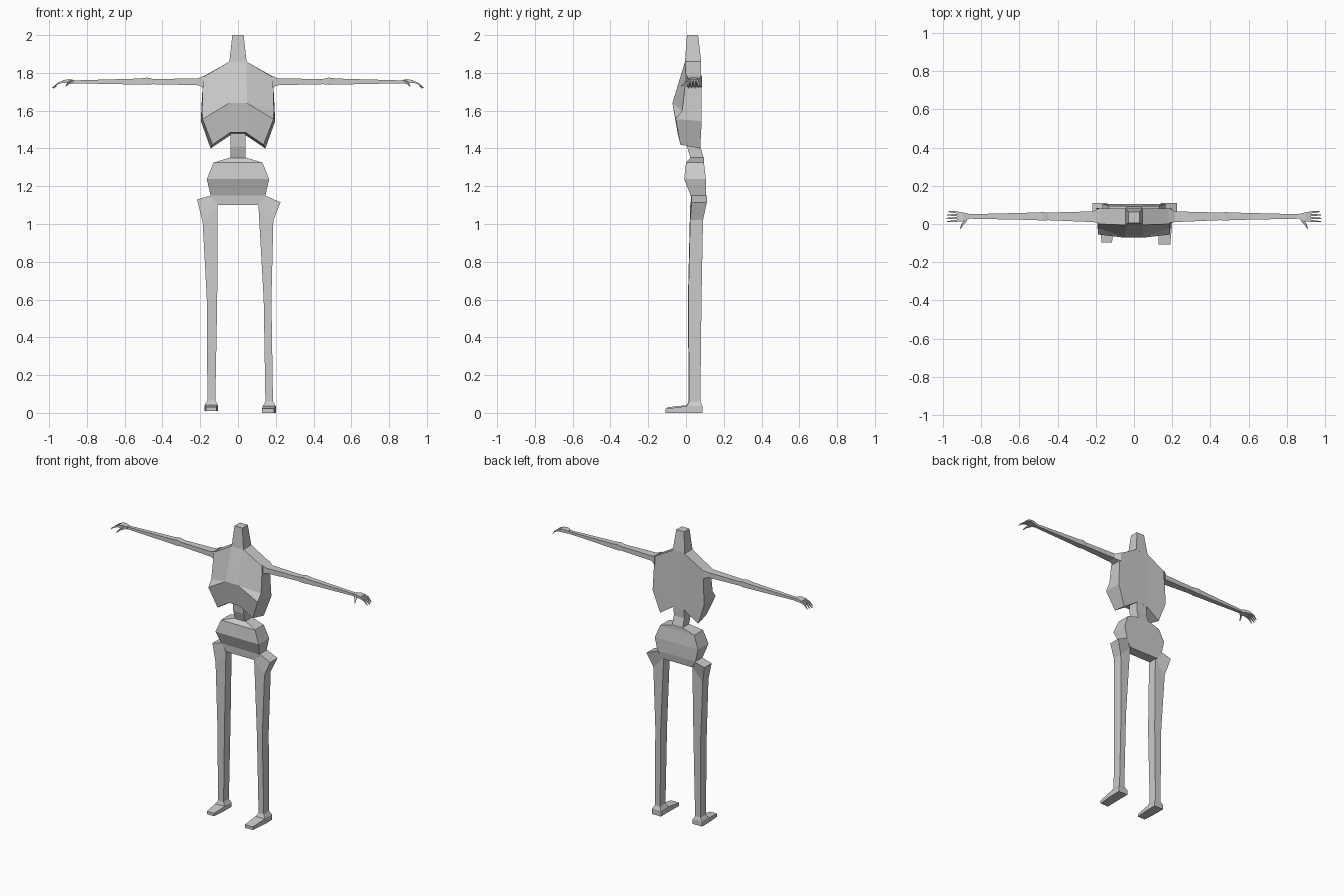
import bpy
import bmesh
from mathutils import Vector

if "Cube" in bpy.data.objects:
    bpy.data.objects.remove(bpy.data.objects["Cube"])

grey = bpy.data.materials.new("bone grey")
grey.use_nodes = True
colour = (0.6, 0.6, 0.6, 1)
grey.diffuse_color = colour
grey.node_tree.nodes["Principled BSDF"].inputs["Base Color"].default_value = colour


def finish(name, bm):
    bmesh.ops.recalc_face_normals(bm, faces=bm.faces)
    mesh = bpy.data.meshes.new(name)
    bm.to_mesh(mesh)
    bm.free()
    mesh.materials.append(grey)
    obj = bpy.data.objects.new(name, mesh)
    bpy.context.collection.objects.link(obj)
    return obj


def loft(name, rings):
    """Skin a row of four-point rings and cap both ends."""
    bm = bmesh.new()
    loops = [[bm.verts.new(p) for p in ring] for ring in rings]
    for a, b in zip(loops, loops[1:]):
        for i in range(4):
            j = (i + 1) % 4
            bm.faces.new((a[i], a[j], b[j], b[i]))
    bm.faces.new(loops[0])
    bm.faces.new(loops[-1])
    return finish(name, bm)


def flat_ring(z, half, y0, y1):
    return [(-half, y0, z), (half, y0, z), (half, y1, z), (-half, y1, z)]


def tilted_ring(xa, za, xb, zb, y0, y1):
    return [(xa, y0, za), (xb, y0, zb), (xb, y1, zb), (xa, y1, za)]


def arm_ring(x, y0, y1, z0, z1):
    return [(x, y0, z0), (x, y1, z0), (x, y1, z1), (x, y0, z1)]


def foot_ring(y, xa, xb, z0, z1):
    return [(xa, y, z0), (xb, y, z0), (xb, y, z1), (xa, y, z1)]


def taper(name, points, sizes):
    """Square tapered finger running through the points."""
    rings = []
    side = (points[-1] - points[0]).cross(Vector((0, 0, 1))).normalized()
    for p, s in zip(points, sizes):
        up = Vector((0, 0, s))
        rings.append([p + side * s - up, p - side * s - up, p - side * s + up, p + side * s + up])
    return loft(name, rings)


# Neck stump, spine and pelvis
loft("neck", [flat_ring(1.85, 0.047, -0.007, 0.08), flat_ring(1.865, 0.045, -0.005, 0.08),
              flat_ring(2.0, 0.03, 0.005, 0.064)])
loft("spine", [flat_ring(1.48, 0.04, 0.0, 0.078), flat_ring(1.41, 0.04, 0.005, 0.076),
               flat_ring(1.345, 0.04, 0.025, 0.095)])
loft("pelvis", [flat_ring(1.352, 0.04, 0.025, 0.095), flat_ring(1.325, 0.13, 0.0, 0.095),
                flat_ring(1.238, 0.165, -0.01, 0.105), flat_ring(1.15, 0.145, 0.025, 0.105),
                flat_ring(1.10, 0.115, 0.028, 0.097)])

# Rib cage: one half described by named corners, then mirrored
corners = {
    "neck_f": (0.045, -0.005, 1.86), "neck_b": (0.045, 0.08, 1.86),
    "breast": (0.047, -0.072, 1.64),
    "notch_f": (0.04, -0.045, 1.485), "notch_b": (0.04, 0.078, 1.47),
    "shoulder_f": (0.185, 0.0, 1.777), "shoulder_b": (0.185, 0.08, 1.78),
    "side": (0.19, -0.02, 1.6),
    "rib_f": (0.188, -0.055, 1.555), "rib_b": (0.197, 0.083, 1.545),
    "tip_f": (0.135, -0.03, 1.42), "tip_b": (0.145, 0.075, 1.4),
}
panels = [
    "neck_f breast side shoulder_f", "breast rib_f side", "breast notch_f tip_f rib_f",
    "shoulder_f side rib_f rib_b shoulder_b", "rib_f tip_f tip_b rib_b",
    "tip_f notch_f notch_b tip_b", "neck_f shoulder_f shoulder_b neck_b",
    "neck_b shoulder_b rib_b tip_b notch_b",
]
middle = ["neck_f", "breast", "notch_f", "notch_b", "neck_b", "neck_f"]
bm = bmesh.new()
left, right = [{n: bm.verts.new((s * x, y, z)) for n, (x, y, z) in corners.items()}
               for s in (1, -1)]
for half in (left, right):
    for panel in panels:
        bm.faces.new([half[n] for n in panel.split()])
for a, b in zip(middle, middle[1:]):
    bm.faces.new((left[a], left[b], right[b], right[a]))
finish("rib_cage", bm)

# Arms, hands and fingers
for side, s in (("left", 1), ("right", -1)):
    loft(side + "_arm", [
        arm_ring(s * x, y0, y1, z0, z1) for x, y0, y1, z0, z1 in (
            (0.18, 0.005, 0.085, 1.722, 1.785), (0.215, 0.01, 0.066, 1.735, 1.77),
            (0.45, 0.02, 0.06, 1.74, 1.768), (0.48, 0.018, 0.062, 1.737, 1.775),
            (0.52, 0.021, 0.06, 1.738, 1.77), (0.87, 0.028, 0.051, 1.745, 1.76))])
    loft(side + "_hand", [
        arm_ring(s * 0.865, 0.026, 0.053, 1.743, 1.762),
        arm_ring(s * 0.895, 0.014, 0.06, 1.747, 1.767),
        arm_ring(s * 0.927, 0.012, 0.066, 1.747, 1.761)])
    for i, name in enumerate(("index", "middle", "ring", "little")):
        y = 0.017 + 0.0145 * i
        tip = 0.985 - 0.006 * abs(i - 1)
        path = [Vector((s * 0.922, y, 1.755)), Vector((s * 0.952, y + 0.002 * (i - 1.5), 1.745)),
                Vector((s * tip, y + 0.003 * (i - 1.5), 1.72))]
        taper(f"{side}_{name}_finger", path, (0.0055, 0.0045, 0.002))
    taper(side + "_thumb", [Vector((s * 0.88, 0.022, 1.754)), Vector((s * 0.9, -0.003, 1.745)),
                            Vector((s * 0.911, -0.026, 1.73))], (0.008, 0.005, 0.002))

# Legs: the right one stands slightly closer to the middle
loft("left_leg", [
    tilted_ring(0.145, 1.15, 0.225, 1.115, 0.03, 0.11),
    tilted_ring(0.108, 1.1, 0.187, 1.02, 0.022, 0.09),
    tilted_ring(0.136, 0.6, 0.177, 0.6, 0.012, 0.082),
    tilted_ring(0.145, 0.06, 0.185, 0.06, 0.017, 0.076),
    tilted_ring(0.13, 0.035, 0.2, 0.035, 0.005, 0.088)])
loft("right_leg", [
    tilted_ring(-0.145, 1.15, -0.217, 1.13, 0.03, 0.11),
    tilted_ring(-0.108, 1.1, -0.187, 1.01, 0.022, 0.085),
    tilted_ring(-0.11, 0.6, -0.165, 0.6, 0.01, 0.076),
    tilted_ring(-0.12, 0.065, -0.162, 0.065, 0.014, 0.072),
    tilted_ring(-0.106, 0.04, -0.178, 0.04, 0.005, 0.08)])

# Feet
loft("left_foot", [foot_ring(0.088, 0.13, 0.2, 0, 0.036), foot_ring(0.005, 0.13, 0.2, 0, 0.036),
                   foot_ring(-0.108, 0.128, 0.19, 0, 0.022)])
loft("right_foot", [foot_ring(0.08, -0.106, -0.178, 0.01, 0.041),
                    foot_ring(0.005, -0.106, -0.178, 0.01, 0.041),
                    foot_ring(-0.097, -0.115, -0.17, 0.01, 0.03)])
